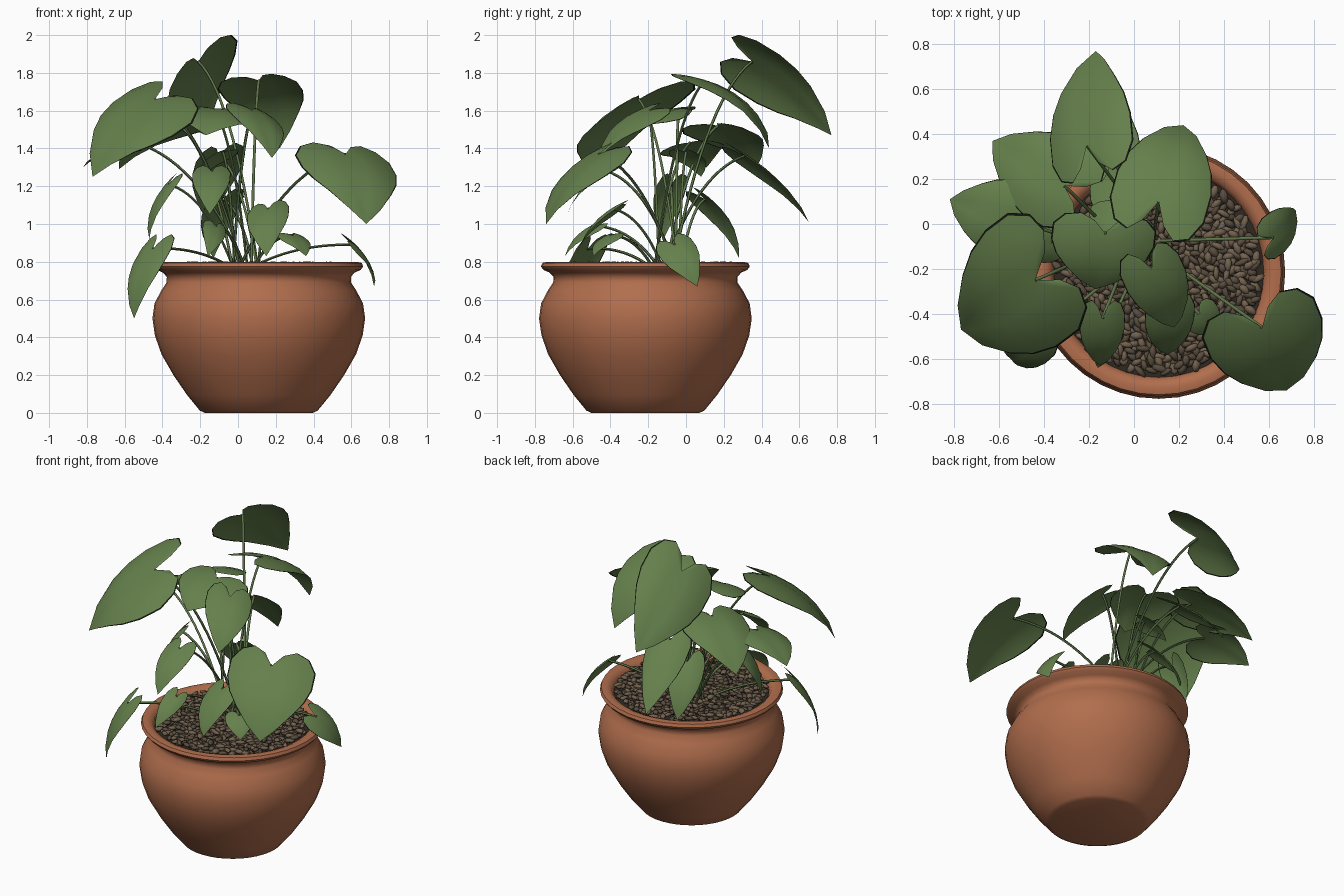
import bpy, bmesh, math, random
from mathutils import Vector, Matrix

random.seed(7)
cube = bpy.data.objects.get("Cube")
if cube:
    bpy.data.objects.remove(cube, do_unlink=True)

POT = Vector((0.11, -0.215, 0))
CROWN = Vector((0.04, -0.1, 0.74))


def material(name, rgb):
    m = bpy.data.materials.new(name)
    m.use_nodes = True
    m.diffuse_color = (*rgb, 1)
    bsdf = m.node_tree.nodes["Principled BSDF"]
    bsdf.inputs["Base Color"].default_value = (*rgb, 1)
    bsdf.inputs["Roughness"].default_value = 0.8
    return m


terracotta = material("terracotta", (0.44, 0.155, 0.074))
leaf_green = material("leaf green", (0.13, 0.215, 0.072))
leaf_rim = material("leaf rim black", (0.008, 0.01, 0.006))
stem_green = material("stem green", (0.11, 0.175, 0.065))
pebble_brown = material("pebble brown", (0.17, 0.122, 0.078))
pebble_dark = material("pebble dark", (0.1, 0.073, 0.048))
soil_brown = material("soil brown", (0.03, 0.022, 0.015))


def add_mesh(name, bm, *mats):
    mesh = bpy.data.meshes.new(name)
    bm.to_mesh(mesh)
    bm.free()
    for m in mats:
        mesh.materials.append(m)
    ob = bpy.data.objects.new(name, mesh)
    bpy.context.collection.objects.link(ob)
    return ob


def smooth(ob, degrees):
    bpy.ops.object.select_all(action="DESELECT")
    ob.select_set(True)
    bpy.context.view_layer.objects.active = ob
    bpy.ops.object.shade_smooth_by_angle(angle=math.radians(degrees))


# Pot: a turned profile with rounded belly, neck and flared rim
def build_pot():
    profile = [(0, 0), (0.285, 0), (0.312, 0.012), (0.38, 0.095), (0.452, 0.2),
               (0.515, 0.31), (0.55, 0.41), (0.563, 0.5), (0.552, 0.58),
               (0.515, 0.65), (0.488, 0.69), (0.487, 0.72), (0.508, 0.743),
               (0.54, 0.757), (0.553, 0.775), (0.545, 0.794), (0.515, 0.8),
               (0.485, 0.788), (0.468, 0.76), (0.465, 0.7)]
    bm = bmesh.new()
    verts = [bm.verts.new((r, 0, z)) for r, z in profile]
    edges = [bm.edges.new(pair) for pair in zip(verts, verts[1:])]
    bmesh.ops.spin(bm, geom=verts + edges, axis=(0, 0, 1), cent=(0, 0, 0),
                   angle=math.tau, steps=40)
    bmesh.ops.remove_doubles(bm, verts=bm.verts, dist=0.0005)
    bmesh.ops.recalc_face_normals(bm, faces=bm.faces)
    low = min(bm.faces, key=lambda f: f.calc_center_median().z)
    if low.normal.z > 0:
        bmesh.ops.reverse_faces(bm, faces=bm.faces)
    ob = add_mesh("pot", bm, terracotta)
    ob.location = POT
    smooth(ob, 55)


# Soil disc and the pebbles scattered over it
def build_gravel():
    bm = bmesh.new()
    bmesh.ops.create_circle(bm, cap_ends=True, segments=40, radius=0.472)
    soil = add_mesh("soil", bm, soil_brown)
    soil.location = POT + Vector((0, 0, 0.755))

    bm = bmesh.new()
    count = 720
    for i in range(count):
        r = 0.45 * math.sqrt((i + 0.5) / count)
        a = i * 2.39996 + random.uniform(-0.03, 0.03)
        place = Matrix.Translation((r * math.cos(a), r * math.sin(a),
                                    0.772 + random.uniform(-0.01, 0.018)))
        turn = Matrix.Rotation(random.uniform(0, math.tau), 4, "Z")
        tilt = Matrix.Rotation(random.uniform(-0.5, 0.5), 4, "X")
        size = Matrix.Diagonal((random.uniform(0.026, 0.04),
                                random.uniform(0.015, 0.022), 0.013, 1))
        made = bmesh.ops.create_icosphere(bm, subdivisions=1, radius=1,
                                          matrix=place @ turn @ tilt @ size)
        shade = random.randrange(2)
        for f in {f for v in made["verts"] for f in v.link_faces}:
            f.material_index = shade
    ob = add_mesh("pebbles", bm, pebble_brown, pebble_dark)
    ob.location = POT
    smooth(ob, 60)


# Stems: one curve object with a spline for each leaf
stems = bpy.data.curves.new("leaf_stems", "CURVE")
stems.dimensions = "3D"
stems.bevel_depth = 0.0075
stems.bevel_resolution = 1
stems.use_fill_caps = True


def stem(end):
    start = CROWN + Vector((random.uniform(-1, 1), random.uniform(-1, 1), 0)) * 0.07
    bend = start.lerp(end, 0.42)
    bend.z = start.z + (end.z - start.z) * 0.8 + 0.04
    sp = stems.splines.new("NURBS")
    sp.points.add(2)
    for p, co in zip(sp.points, (start, bend, end)):
        p.co = (*co, 1)
    sp.order_u = 3
    sp.use_endpoint_u = True
    sp.resolution_u = 8


# Heart-shaped blade: half outline and the midrib position each row starts at
OUTLINE = [(0, 0), (0.22, -0.17), (0.5, -0.25), (0.8, -0.19), (1, -0.02),
           (1, 0.22), (0.88, 0.42), (0.67, 0.6), (0.34, 0.83), (0, 1)]
MIDRIB = [0, 0.01, 0.03, 0.07, 0.14, 0.3, 0.46, 0.63, 0.83, 1]
ACROSS = [0, 0.25, 0.5, 0.75, 0.97, 1]


def leaf(name, base, tip, side, arch=0.1, fold=0.16):
    base, tip, side = Vector(base), Vector(tip), Vector(side)
    along = tip - base
    up = along.cross(side).normalized()
    if up.z < 0:
        up.negate()
    bm = bmesh.new()
    for sign in (-1, 1):
        rows = []
        for (ox, oy), m in zip(OUTLINE, MIDRIB):
            row = []
            for k in ACROSS:
                x, t = ox * k, m + (oy - m) * k
                lift = arch * along.length * 4 * t * (1 - t)
                drop = fold * side.length * (2 * x * x - 0.8 * x)
                row.append(bm.verts.new(base + along * t + side * (x * sign)
                                        + up * (lift - drop)))
            rows.append(row)
        last = len(ACROSS) - 2
        for a, b in zip(rows, rows[1:]):
            for j in range(last + 1):
                f = bm.faces.new((a[j], a[j + 1], b[j + 1], b[j]))
                f.material_index = int(j == last)
    bmesh.ops.remove_doubles(bm, verts=bm.verts, dist=0.0004)
    bm.normal_update()
    for f in bm.faces:
        if f.normal.dot(up) < 0:
            f.normal_flip()
    smooth(add_mesh(name, bm, leaf_green, leaf_rim), 80)
    stem(base)


build_pot()
build_gravel()

# Upper canopy
leaf("leaf_back_tall", (-0.21, 0.35, 1.86), (-0.17, 0.77, 1.47), (0.18, 0.06, 0.13), 0.08)
leaf("leaf_back_left", (0.11, 0.1, 1.76), (0.22, 0.44, 1.4), (0.21, -0.06, 0.02), 0.14)
leaf("leaf_back_right", (-0.31, 0.17, 1.52), (-0.63, 0.37, 1.29), (0.12, 0.17, 0.01))
leaf("leaf_back_low", (-0.1, 0.31, 1.36), (-0.16, 0.65, 1.01), (0.13, 0.02, 0.02), 0.06)
leaf("leaf_right", (-0.54, 0.02, 1.43), (-0.82, 0.11, 1.3), (0.06, 0.16, 0.03))
leaf("leaf_front_right_large", (-0.44, -0.25, 1.66), (-0.77, -0.47, 1.25), (0.16, -0.26, -0.09))
leaf("leaf_center", (-0.13, -0.04, 1.61), (-0.17, -0.29, 1.47), (0.23, -0.02, -0.02))
leaf("leaf_front_center", (0.08, -0.2, 1.6), (0.18, -0.46, 1.35), (0.13, 0.05, -0.03))
leaf("leaf_front_left_large", (0.57, -0.46, 1.37), (0.68, -0.74, 1.0), (0.25, 0.09, -0.02))

# Lower leaves
leaf("leaf_inner", (-0.08, 0.0, 1.38), (-0.19, 0.08, 1.25), (0.06, 0.08, 0))
leaf("leaf_front_right_middle", (-0.14, -0.42, 1.28), (-0.15, -0.63, 1.05), (0.1, 0, 0))
leaf("leaf_front_right_low", (-0.12, -0.48, 0.99), (-0.16, -0.64, 0.83), (0.06, 0.01, -0.02))
leaf("leaf_front_low", (0.16, -0.39, 1.08), (0.15, -0.58, 0.83), (0.11, 0.01, 0.02))
leaf("leaf_front_left_small", (0.29, -0.4, 0.94), (0.36, -0.49, 0.83), (0.07, 0.05, 0))
leaf("leaf_back_small", (-0.08, 0.1, 1.13), (-0.13, 0.28, 0.82), (0.1, 0.04, 0.02))
leaf("leaf_right_small", (-0.37, -0.08, 1.21), (-0.47, -0.12, 0.92), (0.03, -0.08, 0))
leaf("leaf_right_drooping", (-0.45, -0.52, 0.87), (-0.55, -0.6, 0.5), (0.08, -0.08, 0))
leaf("leaf_left_drooping", (0.62, -0.06, 0.89), (0.72, 0.06, 0.67), (-0.03, 0.09, 0.04))

# Turn the finished stems into one mesh
stem_ob = bpy.data.objects.new("leaf_stems", stems)
stems.materials.append(stem_green)
bpy.context.collection.objects.link(stem_ob)
bpy.ops.object.select_all(action="DESELECT")
stem_ob.select_set(True)
bpy.context.view_layer.objects.active = stem_ob
bpy.ops.object.convert(target="MESH")
smooth(stem_ob, 60)
